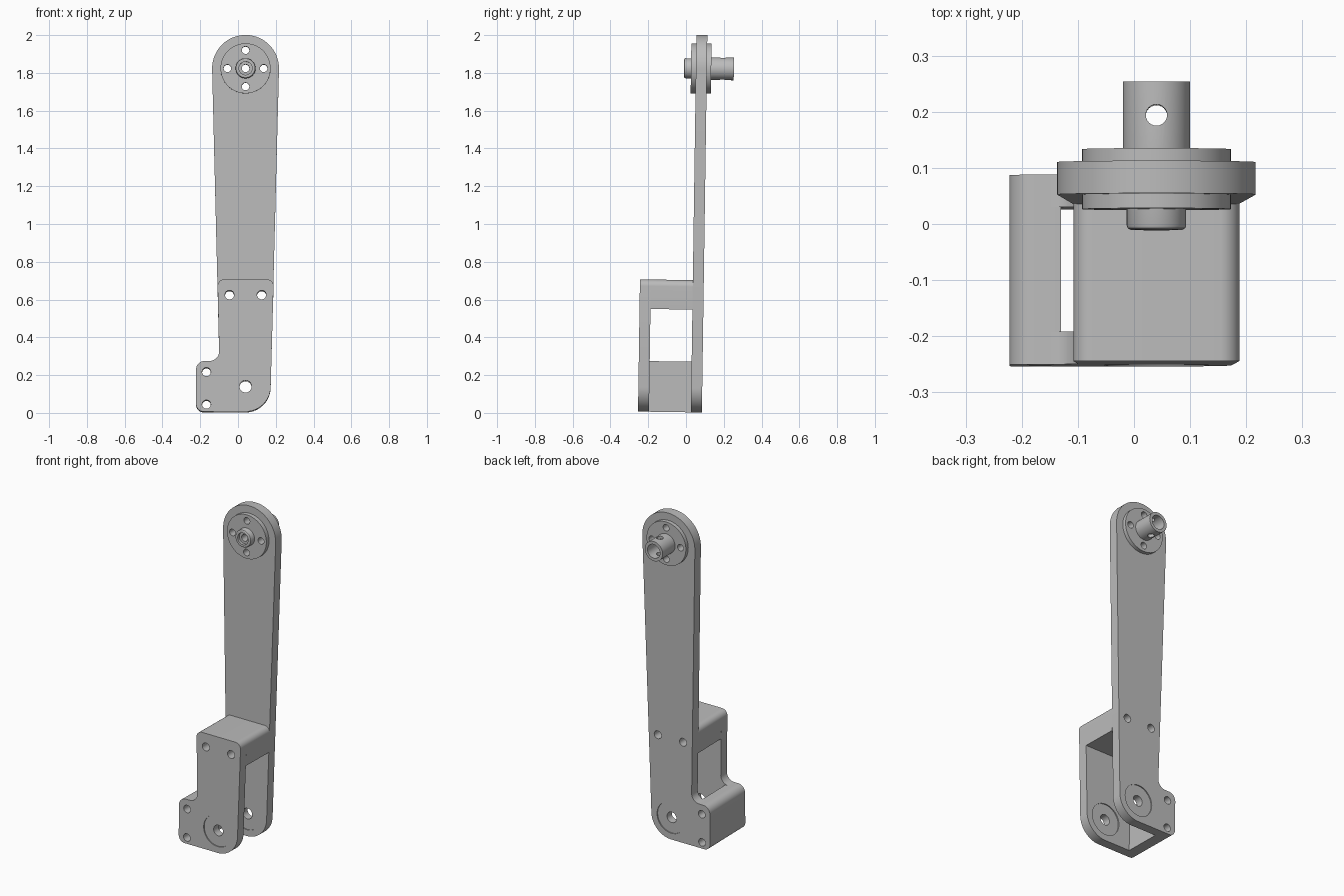
import bpy, bmesh, math
from mathutils import Matrix, Vector

if "Cube" in bpy.data.objects:
    bpy.data.objects.remove(bpy.data.objects["Cube"])

grey = bpy.data.materials.new("metal_grey")
grey.diffuse_color = (0.5, 0.5, 0.5, 1)
grey.use_nodes = True
grey.node_tree.nodes["Principled BSDF"].inputs["Base Color"].default_value = grey.diffuse_color

# The whole lever leans back very slightly
TILT = Matrix.Translation((0, 0, 0.0013)) @ Matrix.Rotation(-0.0145, 4, 'X')
CX, PIVOT_Z, HUB_Z = 0.04, 0.135, 1.823


def arc(cx, cz, r, a0, a1, n=10):
    return [(cx + r * math.cos(math.radians(a0 + (a1 - a0) * i / n)),
             cz + r * math.sin(math.radians(a0 + (a1 - a0) * i / n))) for i in range(n + 1)]


def circle(cx, cz, r, n=40):
    return arc(cx, cz, r, 0, 360, n)[:-1]


def finish(ob):
    bpy.ops.object.select_all(action='DESELECT')
    ob.select_set(True)
    bpy.context.view_layer.objects.active = ob
    ob.data.materials.clear()
    ob.data.materials.append(grey)
    bpy.ops.object.shade_smooth_by_angle(angle=math.radians(30))


def plate(name, y0, y1, outline, holes=()):
    """Extrude an x-z outline with holes from y0 to y1."""
    cu = bpy.data.curves.new(name, 'CURVE')
    cu.dimensions, cu.fill_mode, cu.extrude = '2D', 'BOTH', (y1 - y0) / 2
    for loop in [outline, *holes]:
        sp = cu.splines.new('POLY')
        sp.points.add(len(loop) - 1)
        for p, (x, z) in zip(sp.points, loop):
            p.co = (x, z, 0, 1)
        sp.use_cyclic_u = True
    ob = bpy.data.objects.new(name, cu)
    bpy.context.collection.objects.link(ob)
    bpy.ops.object.select_all(action='DESELECT')
    ob.select_set(True)
    bpy.context.view_layer.objects.active = ob
    bpy.ops.object.convert(target='MESH')
    ob = bpy.context.view_layer.objects.active
    bm = bmesh.new()
    bm.from_mesh(ob.data)
    bmesh.ops.remove_doubles(bm, verts=bm.verts, dist=1e-5)
    bmesh.ops.recalc_face_normals(bm, faces=bm.faces)
    bm.to_mesh(ob.data)
    bm.free()
    ob.data.transform(TILT @ Matrix.Translation((0, (y0 + y1) / 2, 0)) @ Matrix.Rotation(math.pi / 2, 4, 'X'))
    finish(ob)
    return ob


# Shared outlines and holes
foot_right = arc(-0.182, 0.042, 0.04, 180, 270) + arc(CX, PIVOT_Z, 0.133, 270, 358.5, 24)
tab_corner = arc(-0.177, 0.225, 0.045, 90, 180)
foot_left = arc(-0.15, 0.32, 0.05, 0, -90) + tab_corner
bracket_top = arc(0.153, 0.667, 0.035, 0, 90) + arc(-0.073, 0.667, 0.035, 90, 180)
tab_holes = [circle(-0.167, z, 0.023, 24) for z in (0.04, 0.212)]
top_holes = [circle(x, 0.62, 0.024, 24) for x in (-0.045, 0.125)]
bearing_seat = circle(CX, PIVOT_Z, 0.095)

# Long arm
plate("long_arm", 0.026, 0.084,
      foot_right + arc(CX, HUB_Z, 0.177, -1.5, 181.5, 48) + foot_left,
      tab_holes + top_holes + [bearing_seat, circle(CX, HUB_Z, 0.132)])

# Short front fork plate, with spacer block and side web joining it to the arm
plate("fork_plate", -0.254, -0.196, foot_right + bracket_top + foot_left,
      tab_holes + top_holes + [bearing_seat])
plate("spacer_block", -0.196, 0.026,
      bracket_top + [(-0.105, 0.546), (0.185, 0.546)], top_holes)
plate("side_web", -0.196, 0.026,
      arc(-0.182, 0.042, 0.04, 180, 270) + [(-0.13, 0.002), (-0.13, 0.27)] + tab_corner, tab_holes)

# Pivot bearings, slightly sunk in both plates
for name, y0, y1 in (("front_bearing", -0.254, -0.196), ("back_bearing", 0.026, 0.084)):
    plate(name, y0 + 0.006, y1 - 0.006, bearing_seat, [circle(CX, PIVOT_Z, 0.032)])

# Hub flange with four bolt holes
bolts = [circle(CX + 0.096 * math.cos(a), HUB_Z + 0.096 * math.sin(a), 0.02, 24)
         for a in (0, math.pi / 2, math.pi, 1.5 * math.pi)]
plate("hub_flange", 0.0, 0.107, circle(CX, HUB_Z, 0.1325, 64), bolts + [circle(CX, HUB_Z, 0.05)])

# Hollow hub shaft, turned around the y axis
profile = [(0.035, -0.037), (0.046, -0.037), (0.051, -0.034), (0.053, -0.029), (0.053, 0.03),
           (0.06, 0.08), (0.06, 0.227), (0.042, 0.227), (0.042, 0.06), (0.02, 0.06),
           (0.02, -0.02), (0.035, -0.02)]
bm = bmesh.new()
vs = [bm.verts.new((CX + r, y, HUB_Z)) for r, y in profile]
es = [bm.edges.new((vs[i], vs[(i + 1) % len(vs)])) for i in range(len(vs))]
bmesh.ops.spin(bm, geom=vs + es, cent=(CX, 0, HUB_Z), axis=(0, 1, 0),
               angle=2 * math.pi, steps=48)
bmesh.ops.remove_doubles(bm, verts=bm.verts, dist=1e-5)
bmesh.ops.recalc_face_normals(bm, faces=bm.faces)
me = bpy.data.meshes.new("hub_shaft")
bm.to_mesh(me)
bm.free()
shaft = bpy.data.objects.new("hub_shaft", me)
bpy.context.collection.objects.link(shaft)

# Cross pin hole through the shaft
bpy.ops.mesh.primitive_cylinder_add(vertices=24, radius=0.019, depth=0.3, location=(CX, 0.167, HUB_Z))
cutter = bpy.context.object
cutter.name = "pin_cutter"
cutter.hide_render = True
mod = shaft.modifiers.new("pin_hole", 'BOOLEAN')
mod.operation, mod.solver, mod.object = 'DIFFERENCE', 'EXACT', cutter
bpy.ops.object.select_all(action='DESELECT')
shaft.select_set(True)
bpy.context.view_layer.objects.active = shaft
bpy.ops.object.modifier_apply(modifier="pin_hole")
bpy.data.objects.remove(cutter)
shaft.data.transform(TILT)
finish(shaft)
